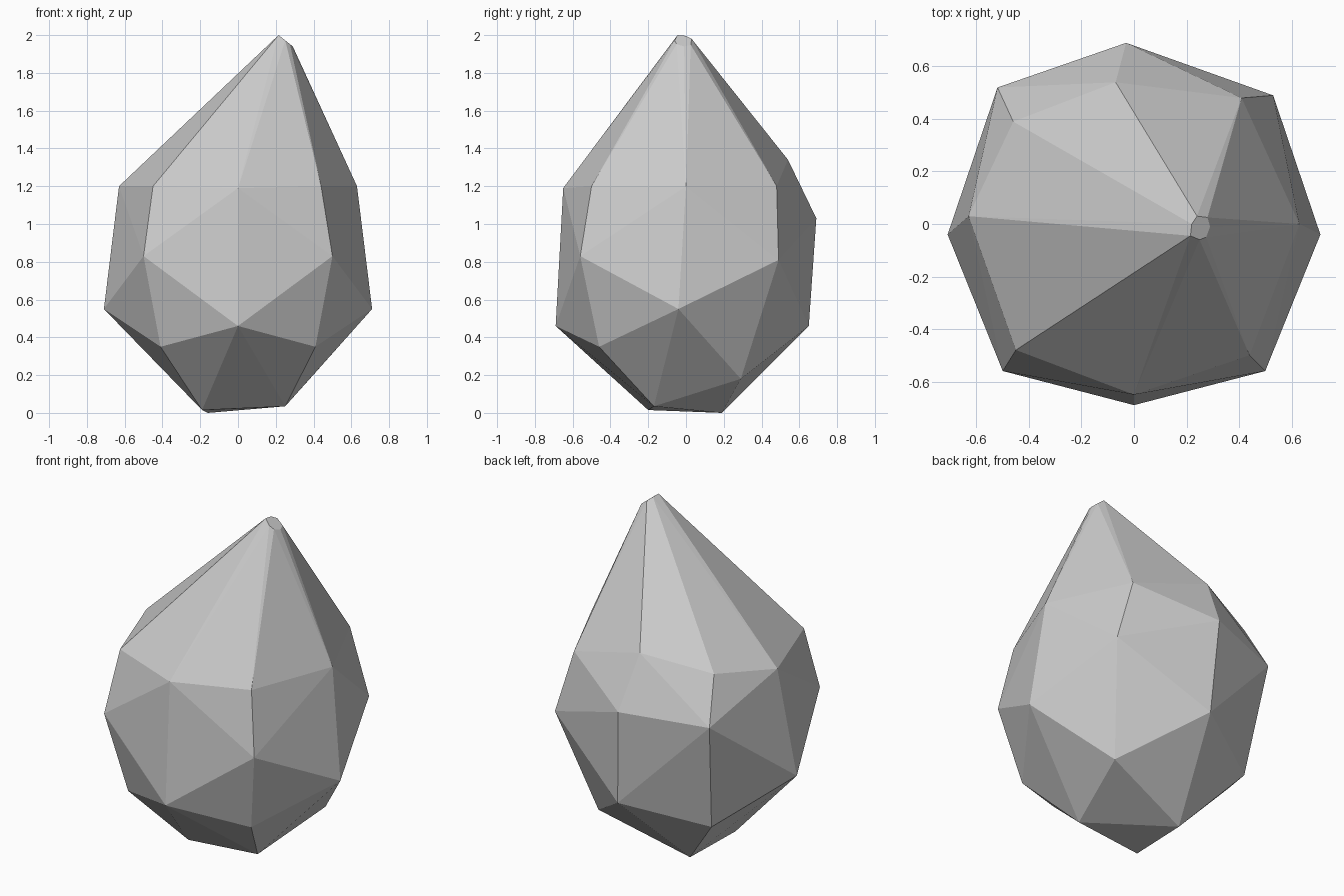
import bpy
import bmesh
from mathutils import Vector

default_cube = bpy.data.objects.get("Cube")
if default_cube:
    bpy.data.objects.remove(default_cube, do_unlink=True)


def make_material(name, color):
    material = bpy.data.materials.new(name)
    material.use_nodes = True
    material.diffuse_color = color
    shader = material.node_tree.nodes["Principled BSDF"]
    shader.inputs["Base Color"].default_value = color
    return material


def mirrored(corners):
    """Return the corners together with their copies across x."""
    return [(side * x, y, z) for x, y, z in corners for side in (-1, 1)]


def make_hull(name, corners, material):
    """Wrap a tight flat-faceted skin around the corners."""
    bm = bmesh.new()
    for corner in corners:
        bm.verts.new(Vector(corner))
    hull = bmesh.ops.convex_hull(bm, input=bm.verts[:])
    leftover = set(hull["geom_interior"]) | set(hull["geom_unused"])
    loose = [item for item in leftover if isinstance(item, bmesh.types.BMVert)]
    bmesh.ops.delete(bm, geom=loose, context="VERTS")
    bmesh.ops.recalc_face_normals(bm, faces=bm.faces[:])
    mesh = bpy.data.meshes.new(name)
    bm.to_mesh(mesh)
    bm.free()
    mesh.materials.append(material)
    stone = bpy.data.objects.new(name, mesh)
    bpy.context.scene.collection.objects.link(stone)
    return stone


# Small blunt underside the stone rests on
base = [(-.19, -.2, .015), (.25, -.17, .035), (-.16, .19, 0), (.38, .29, .18)]

# Flared lower body, with matching halves at the front and sides
lower_body = mirrored([(.41, -.46, .35), (.71, -.04, .55)])
lower_body += [(0, -.69, .46), (0, .65, .46), (-.45, .4, .34)]

# Widest belt around the middle
belt = mirrored([(.5, -.56, .83)])
belt += [(.53, .49, .81), (-.03, .69, 1.03), (-.52, .52, 1)]

# Shoulders where the long tapering facets begin
shoulders = [(0, -.65, 1.19), (.44, -.5, 1.2), (-.45, -.48, 1.2)]
shoulders += [(.63, 0, 1.2), (-.63, .03, 1.2), (.41, .48, 1.2)]
shoulders += [(-.07, .54, 1.34), (-.46, .39, 1.26)]

# Tiny slanted cap at the off-centre tip
cap_outline = [(.22, 0), (.24, .03), (.28, .025), (.29, -.01),
               (.275, -.05), (.25, -.06), (.215, -.045)]
cap = [(x, y, 2 - .8 * (x - .215)) for x, y in cap_outline]

stone_grey = make_material("stone grey", (.6, .6, .6, 1))
make_hull("pointed_stone", base + lower_body + belt + shoulders + cap, stone_grey)
